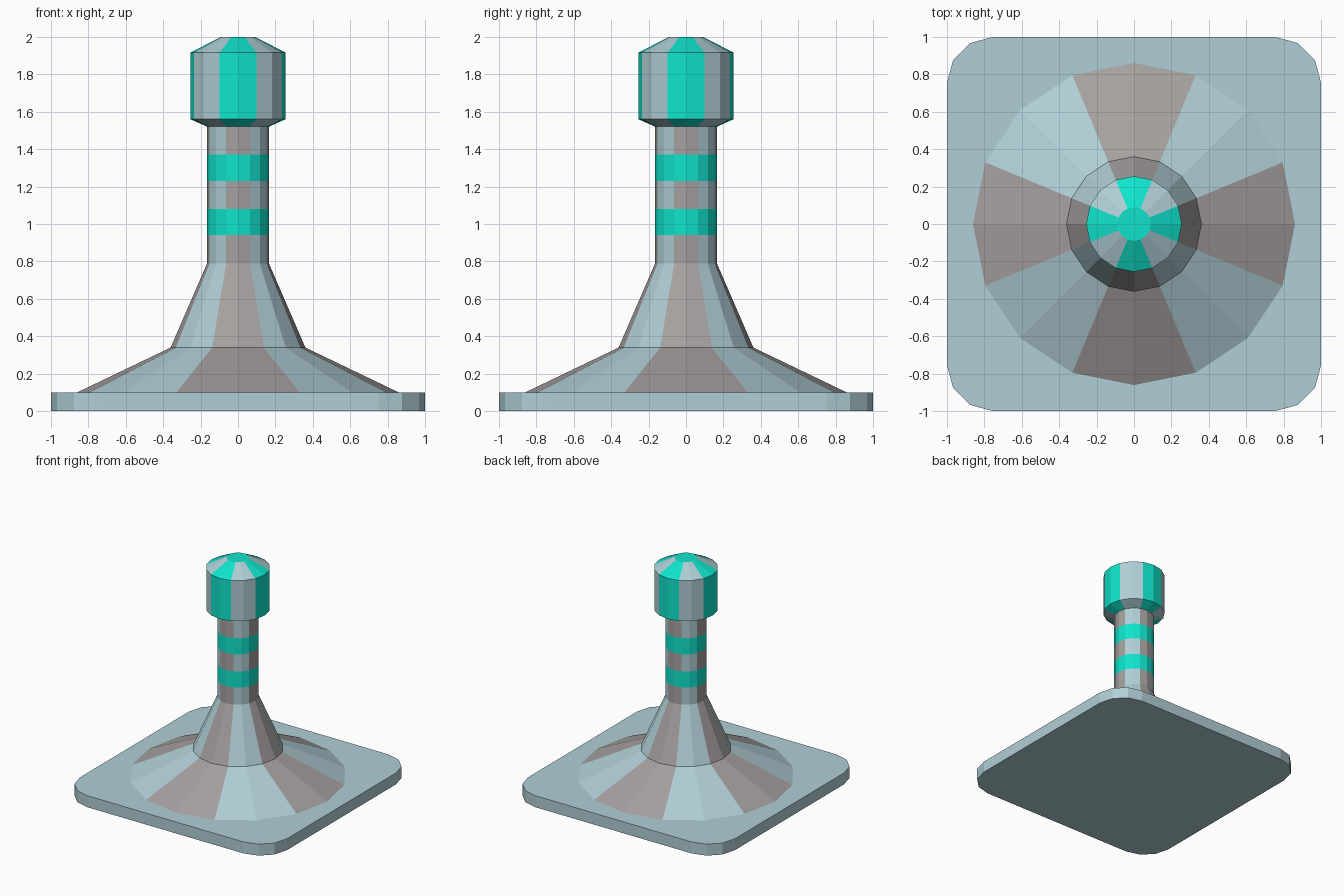
import bpy, bmesh
from math import cos, sin, pi

cube = bpy.data.objects.get("Cube")
if cube:
    bpy.data.objects.remove(cube, do_unlink=True)


def material(name, rgb):
    m = bpy.data.materials.new(name)
    m.use_nodes = True
    m.diffuse_color = (*rgb, 1)
    m.node_tree.nodes["Principled BSDF"].inputs["Base Color"].default_value = (*rgb, 1)
    return m


BLUE = material("pale_blue", (0.434, 0.617, 0.672))
GREY = material("warm_grey", (0.376, 0.352, 0.345))
TEAL = material("bright_teal", (0.005, 0.776, 0.604))
SIDES = 16


def finish(name, bm, mats):
    bmesh.ops.recalc_face_normals(bm, faces=bm.faces)
    mesh = bpy.data.meshes.new(name)
    bm.to_mesh(mesh)
    bm.free()
    for m in mats:
        mesh.materials.append(m)
    obj = bpy.data.objects.new(name, mesh)
    bpy.context.collection.objects.link(obj)
    return obj


def lathe(name, profile, mats, bands=(), cap_mat=0):
    """Turn a (radius, height) profile; the faces beside each axis take mats[1],
    the profile segments listed in bands take mats[2] all round."""
    bm = bmesh.new()
    rings = [[bm.verts.new((r * cos(2 * pi * i / SIDES), r * sin(2 * pi * i / SIDES), z))
              for i in range(SIDES)] for r, z in profile]
    for k, (low, high) in enumerate(zip(rings, rings[1:])):
        for i in range(SIDES):
            j = (i + 1) % SIDES
            face = bm.faces.new((low[i], low[j], high[j], high[i]))
            on_axis = i % 4 in (0, 3)
            face.material_index = 2 if k in bands else int(on_axis)
    bm.faces.new(rings[0])
    bm.faces.new(rings[-1]).material_index = cap_mat
    return finish(name, bm, mats)


# Square base plate with rounded corners
bm = bmesh.new()
bmesh.ops.create_cube(bm, size=2)
for v in bm.verts:
    v.co.z = 0.05 + 0.05 * v.co.z
uprights = [e for e in bm.edges if abs(e.verts[0].co.z - e.verts[1].co.z) > 0.05]
bmesh.ops.bevel(bm, geom=uprights, offset=0.25, segments=3, profile=0.5, affect='EDGES')
finish("base_plate", bm, [BLUE])

# Flared foot in two slopes
lathe("flared_foot", [(0.86, 0.1), (0.36, 0.34), (0.165, 0.79)], [BLUE, GREY])

# Column with two bands
lathe("column", [(0.165, z) for z in (0.79, 0.94, 1.08, 1.23, 1.37, 1.52)],
      [BLUE, GREY, TEAL], bands=(1, 3))

# Striped knob on top
lathe("top_knob", [(0.165, 1.52), (0.255, 1.56), (0.255, 1.915), (0.09, 2.0)],
      [BLUE, TEAL], cap_mat=1)
